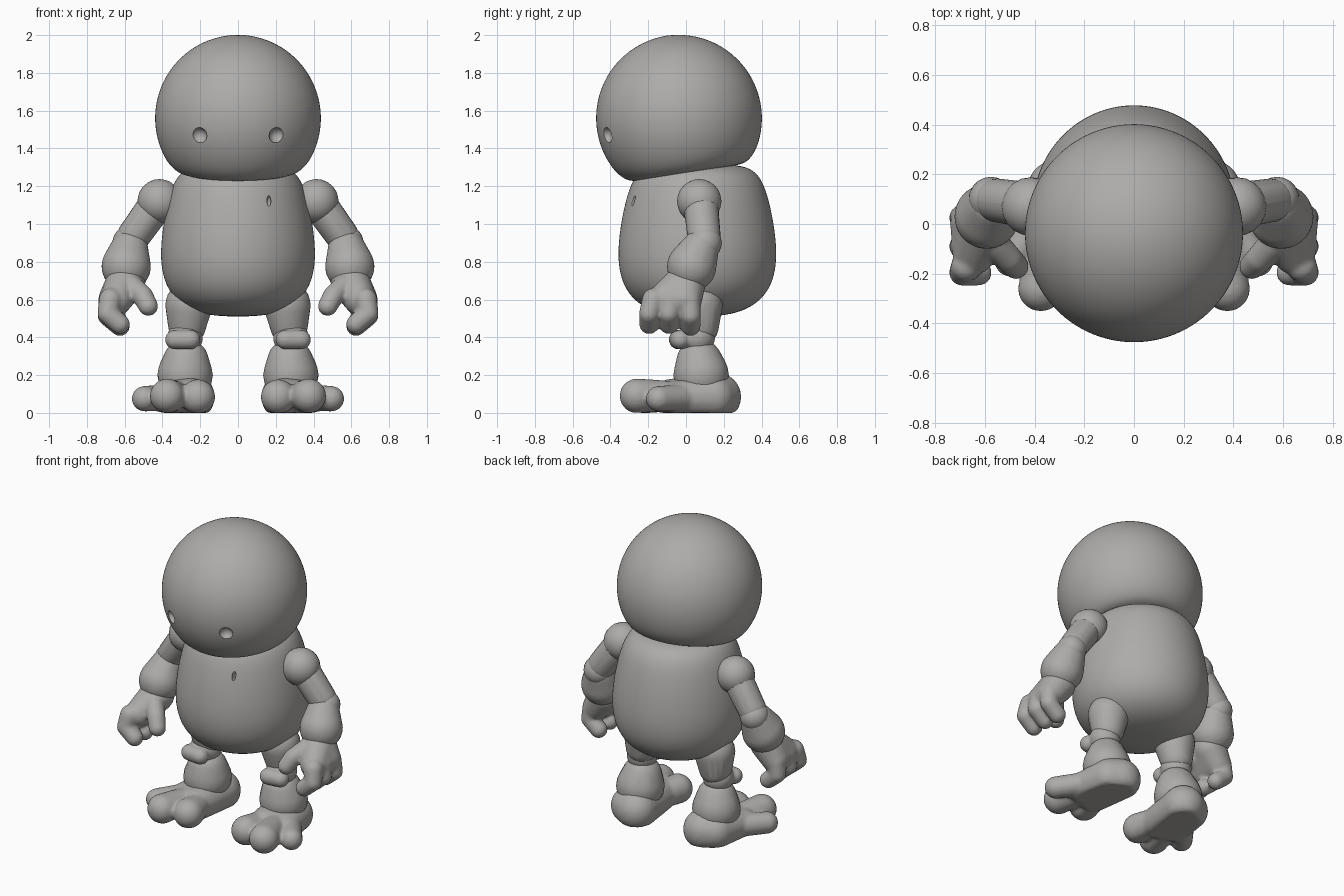
import bpy, bmesh, math
from mathutils import Vector, Matrix

if "Cube" in bpy.data.objects:
    bpy.data.objects.remove(bpy.data.objects["Cube"])

grey = bpy.data.materials.new("warm grey")
grey.diffuse_color = (0.42, 0.41, 0.40, 1)
grey.use_nodes = True
grey.node_tree.nodes["Principled BSDF"].inputs["Base Color"].default_value = grey.diffuse_color


def add_object(name, bm):
    bmesh.ops.recalc_face_normals(bm, faces=bm.faces)
    for f in bm.faces:
        f.smooth = True
    me = bpy.data.meshes.new(name)
    bm.to_mesh(me)
    bm.free()
    me.materials.append(grey)
    ob = bpy.data.objects.new(name, me)
    bpy.context.collection.objects.link(ob)
    return ob


def lathe(name, profile, matrix, segments=36):
    """Revolve (radius, height) points, closing both poles."""
    bm = bmesh.new()
    rings = []
    for r, z in profile:
        if r == 0:
            rings.append([bm.verts.new((0, 0, z))] * segments)
        else:
            rings.append([bm.verts.new((r * math.cos(2 * math.pi * i / segments),
                                        r * math.sin(2 * math.pi * i / segments), z))
                          for i in range(segments)])
    for a, b in zip(rings, rings[1:]):
        for i in range(segments):
            j = (i + 1) % segments
            quad = [a[i], a[j], b[j], b[i]]
            bm.faces.new(list(dict.fromkeys(quad)))
    bm.transform(matrix)
    ob = add_object(name, bm)
    ob.modifiers.new("round", 'SUBSURF').levels = 2
    ob.modifiers["round"].render_levels = 2
    return ob


def hull(bm, balls):
    """Add the convex hull around balls given as (x, y, z, radius)."""
    part = bmesh.new()
    for x, y, z, r in balls:
        bmesh.ops.create_icosphere(part, subdivisions=3, radius=r,
                                   matrix=Matrix.Translation((x, y, z)))
    res = bmesh.ops.convex_hull(part, input=part.verts)
    junk = [g for g in res["geom_interior"] if isinstance(g, bmesh.types.BMVert)]
    bmesh.ops.delete(part, geom=junk, context='VERTS')
    tmp = bpy.data.meshes.new("tmp")
    part.to_mesh(tmp)
    part.free()
    bm.from_mesh(tmp)
    bpy.data.meshes.remove(tmp)


def mirrored_part(name, groups, blend=None, floor=False):
    """Limb piece of one or more hulls, mirrored; blend fuses the hulls."""
    bm = bmesh.new()
    for g in groups:
        hull(bm, g)
    if floor:
        for v in bm.verts:
            v.co.z = max(v.co.z, 0)
    ob = add_object(name, bm)
    if blend:
        rm = ob.modifiers.new("fuse", 'REMESH')
        rm.mode = 'VOXEL'
        rm.voxel_size = blend
        rm.use_smooth_shade = True
        sm = ob.modifiers.new("soften", 'SMOOTH')
        sm.factor, sm.iterations = 0.5, 5
    ob.modifiers.new("mirror", 'MIRROR')
    return ob


def carve(ob, spots):
    """Cut ellipsoid dimples given as (centre, size)."""
    bm = bmesh.new()
    for centre, size in spots:
        bmesh.ops.create_uvsphere(bm, u_segments=24, v_segments=16, radius=1,
                                  matrix=Matrix.Translation(centre) @ Matrix.Diagonal((*size, 1)))
    cutter = add_object("dimple_cutter", bm)
    cutter.hide_render = True
    mod = ob.modifiers.new("dimples", 'BOOLEAN')
    mod.operation, mod.solver, mod.object = 'DIFFERENCE', 'EXACT', cutter
    bpy.ops.object.select_all(action='DESELECT')
    bpy.context.view_layer.objects.active = ob
    ob.select_set(True)
    for name in [m.name for m in ob.modifiers]:
        bpy.ops.object.modifier_apply(modifier=name)
    bpy.data.objects.remove(cutter)
    bpy.ops.object.shade_smooth_by_angle(angle=math.radians(40))


# head: ball with a flat, rounded underside, tipped forward
R = 0.443
ball = [(R * math.sin(math.radians(a)), R * math.cos(math.radians(a))) for a in range(10, 121, 10)]
profile = [(0, R)] + ball + [(0.345, -0.266), (0.31, -0.288), (0.26, -0.295), (0.12, -0.297), (0, -0.297)]
head = lathe("head", profile,
             Matrix.Translation((0, -0.037, 1.56)) @ Matrix.Rotation(math.radians(9), 4, 'X'))
carve(head, [((s * 0.207, -0.425, 1.468), (0.043, 0.045, 0.043)) for s in (-1, 1)])

# body: pear shape with a small slot on the chest
profile = [(0, 0.51), (0.12, 0.513), (0.23, 0.535), (0.325, 0.59), (0.385, 0.675),
           (0.41, 0.78), (0.41, 0.89), (0.395, 1.01), (0.372, 1.12), (0.345, 1.21),
           (0.305, 1.275), (0.24, 1.31), (0.12, 1.315), (0, 1.315)]
body = lathe("body", profile,
             Matrix.Translation((0, 0.06, 0)) @ Matrix.Diagonal((1.0, 1.025, 1, 1)))
carve(body, [((0.163, -0.27, 1.12), (0.011, 0.03, 0.03))])

# arms
mirrored_part("shoulders", [[(0.415, 0.07, 1.12, 0.118)]])
mirrored_part("upper_arms", [[(0.45, 0.08, 1.08, 0.092), (0.55, 0.095, 0.94, 0.088)]])
mirrored_part("elbows", [[(0.575, 0.10, 0.90, 0.09)]])
mirrored_part("forearms", [[(0.575, 0.075, 0.87, 0.10), (0.592, 0.03, 0.775, 0.132)]], 0.012)
palm = [(0.595, 0.0, 0.69, 0.105), (0.645, -0.12, 0.60, 0.085), (0.655, 0.0, 0.60, 0.085)]
thumb = [[(0.56, -0.08, 0.67, 0.06), (0.505, -0.14, 0.62, 0.056)],
         [(0.505, -0.14, 0.62, 0.056), (0.475, -0.17, 0.565, 0.052)]]
fingers = []
for y, drop in ((-0.195, 0.01), (-0.09, 0.01), (0.025, 0.0)):
    knuckle = (0.69, y, 0.515 + drop, 0.054)
    fingers.append([(0.675, y * 0.85 - 0.005, 0.60, 0.062), knuckle])
    fingers.append([knuckle, (0.625, y, 0.46 + drop, 0.053)])
mirrored_part("hands", [palm] + thumb + fingers, 0.01)

# legs
mirrored_part("thighs", [[(0.26, 0.07, 0.57, 0.125), (0.27, 0.075, 0.46, 0.10)]])
mirrored_part("knees", [[(0.28, 0.06, 0.40, 0.095)],
                        [(0.25, -0.04, 0.388, 0.052), (0.335, -0.03, 0.388, 0.052)]], 0.01)
mirrored_part("shins", [[(0.275, 0.07, 0.27, 0.122), (0.28, 0.08, 0.20, 0.147)]])

# feet: flat sole, three round toes turned outward
sole = [(0.25, 0.165, 0.085, 0.128), (0.31, 0.14, 0.085, 0.12),
        (0.25, -0.08, 0.08, 0.10), (0.38, -0.06, 0.08, 0.085)]
toes = [[(0.23, -0.10, 0.085, 0.08), (0.213, -0.215, 0.085, 0.093)],
        [(0.33, -0.08, 0.09, 0.08), (0.375, -0.26, 0.09, 0.092)],
        [(0.40, -0.02, 0.08, 0.07), (0.495, -0.145, 0.075, 0.068)]]
mirrored_part("feet", [sole] + toes, 0.011, floor=True)
